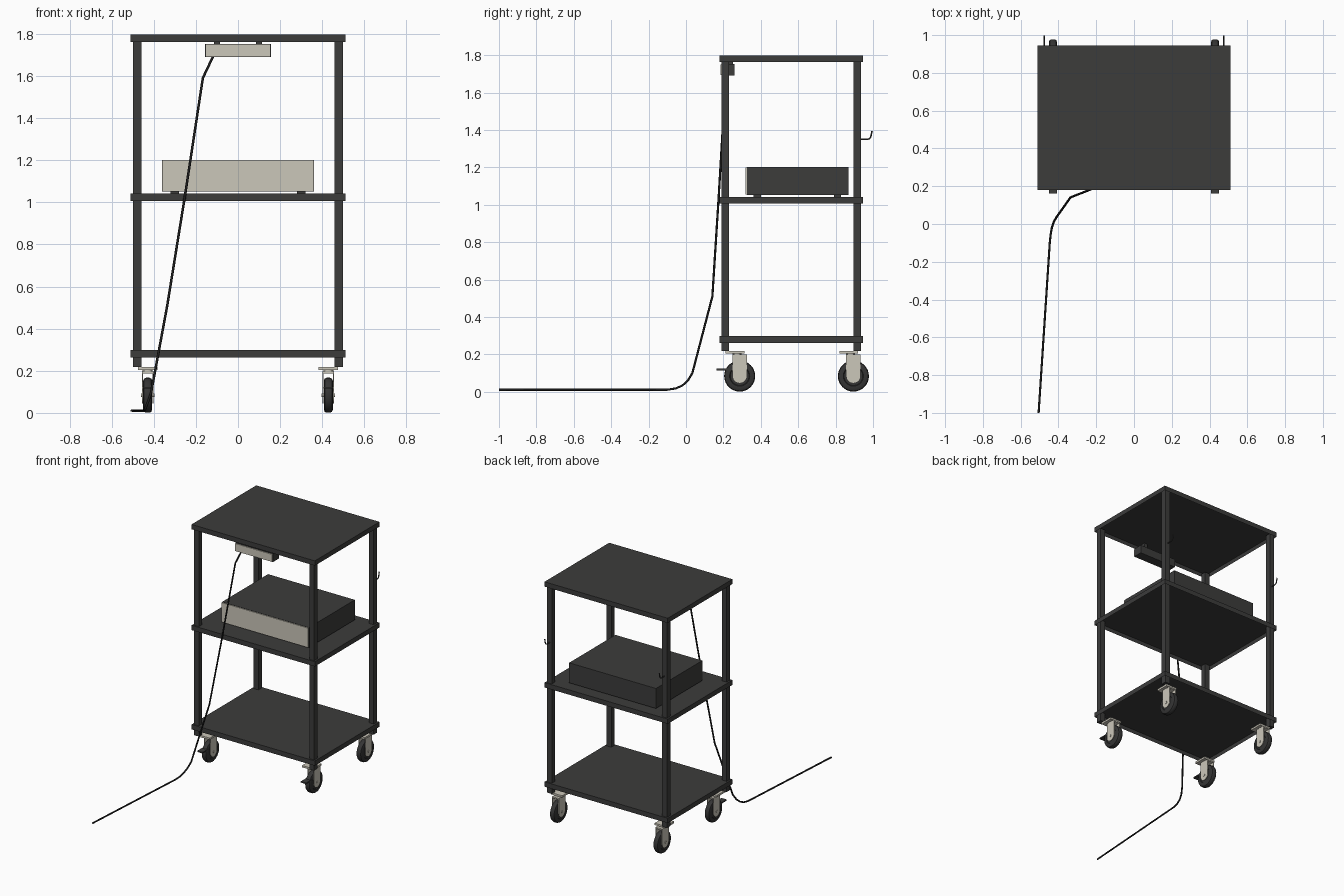
import bpy, bmesh, math
from mathutils import Vector, Matrix

if "Cube" in bpy.data.objects:
    bpy.data.objects.remove(bpy.data.objects["Cube"])


def material(name, rgb):
    m = bpy.data.materials.new(name)
    m.diffuse_color = (*rgb, 1)
    m.use_nodes = True
    m.node_tree.nodes["Principled BSDF"].inputs["Base Color"].default_value = m.diffuse_color
    return m


DARK = material("charcoal metal", (0.045, 0.045, 0.044))
RUBBER = material("black rubber", (0.035, 0.035, 0.035))
LIGHT = material("warm light grey", (0.60, 0.57, 0.49))
CABLE = material("cable black", (0.012, 0.012, 0.012))


def finish(bm, name, mat, smooth=False):
    bmesh.ops.recalc_face_normals(bm, faces=bm.faces[:])
    me = bpy.data.meshes.new(name)
    bm.to_mesh(me)
    bm.free()
    ob = bpy.data.objects.new(name, me)
    bpy.context.collection.objects.link(ob)
    me.materials.append(mat)
    if smooth:
        bpy.ops.object.select_all(action='DESELECT')
        bpy.context.view_layer.objects.active = ob
        ob.select_set(True)
        bpy.ops.object.shade_smooth_by_angle(angle=math.radians(35))
    return ob


def box_bm(x0, x1, y0, y1, z0, z1):
    bm = bmesh.new()
    c = Vector((x0 + x1, y0 + y1, z0 + z1)) / 2
    s = Matrix.Diagonal((x1 - x0, y1 - y0, z1 - z0, 1))
    bmesh.ops.create_cube(bm, size=1, matrix=Matrix.Translation(c) @ s)
    return bm


def box(name, mat, *dims):
    return finish(box_bm(*dims), name, mat)


def tube(name, pts, r, mat):
    cu = bpy.data.curves.new(name, 'CURVE')
    cu.dimensions = '3D'
    cu.bevel_depth = r
    cu.bevel_resolution = 2
    cu.use_fill_caps = True
    sp = cu.splines.new('POLY')
    sp.points.add(len(pts) - 1)
    for p, co in zip(sp.points, pts):
        p.co = (*co, 1)
    cu.materials.append(mat)
    ob = bpy.data.objects.new(name, cu)
    bpy.context.collection.objects.link(ob)
    return ob


CY = 0.563  # depth centre of the cart

# Shelves: trays with a folded-down lip, hollow underneath
for name, z0, z1 in (("bottom_shelf", 0.262, 0.298), ("middle_shelf", 1.006, 1.042),
                     ("top_shelf", 1.762, 1.798)):
    bm = box_bm(-0.511, 0.511, CY - 0.383, CY + 0.383, z0, z1)
    under = min(bm.faces, key=lambda f: f.calc_center_median().z)
    bmesh.ops.inset_region(bm, faces=[under], thickness=0.008)
    bmesh.ops.translate(bm, verts=under.verts[:], vec=(0, 0, 0.026))
    finish(bm, name, DARK)


def wheel(name, x, y, z):
    # Tyre and side faces spun around the axle (radius, offset along x)
    prof = [(0, -0.016), (0.05, -0.016), (0.054, -0.021), (0.070, -0.021), (0.079, -0.017),
            (0.083, -0.008), (0.083, 0.008), (0.079, 0.017), (0.070, 0.021),
            (0.054, 0.021), (0.05, 0.016), (0, 0.016)]
    bm = bmesh.new()
    vs = [bm.verts.new((x + o, y, z + r)) for r, o in prof]
    es = [bm.edges.new(p) for p in zip(vs, vs[1:])]
    bmesh.ops.spin(bm, geom=vs + es, cent=(x, y, z), axis=(1, 0, 0),
                   angle=math.tau, steps=32, use_duplicate=False)
    bmesh.ops.remove_doubles(bm, verts=bm.verts[:], dist=1e-5)
    finish(bm, name, RUBBER, True)


def fork_leg(name, x, y, z):
    # Side plate with a rounded lower end
    n = 12
    pts = [(0.039 * math.cos(math.pi * (1 + i / n)), 0.039 * math.sin(math.pi * (1 + i / n)))
           for i in range(n + 1)]
    pts += [(0.039, 0.112), (-0.039, 0.112)]
    bm = bmesh.new()
    f = bm.faces.new([bm.verts.new((x - 0.0025, y + a, z + b)) for a, b in pts])
    ext = bmesh.ops.extrude_face_region(bm, geom=[f])["geom"]
    bmesh.ops.translate(bm, verts=[v for v in ext if isinstance(v, bmesh.types.BMVert)],
                        vec=(0.005, 0, 0))
    finish(bm, name, LIGHT, True)


# Posts, casters and hooks at the corners
for side, sx in (("left", -1), ("right", 1)):
    for end, sy in (("front", -1), ("back", 1)):
        tag = f"{end}_{side}"
        px, py = sx * 0.478, CY + sy * 0.353
        box(tag + "_post", DARK, px - 0.02, px + 0.02, py - 0.02, py + 0.02, 0.218, 1.775)
        cx, wy, cz = sx * 0.429, (0.287 if sy < 0 else 0.895), 0.084
        wheel(tag + "_wheel", cx, wy, cz)
        for i, o in enumerate((-0.0255, 0.0255)):
            fork_leg(f"{tag}_fork_leg_{i + 1}", cx + o, wy, cz)
        box(tag + "_fork_crown", LIGHT, cx - 0.028, cx + 0.028, wy - 0.039, wy + 0.039, 0.188, 0.198)
        box(tag + "_caster_plate", LIGHT, cx - 0.046, cx + 0.046, wy - 0.075, wy + 0.025, 0.204, 0.218)
        bm = bmesh.new()
        bmesh.ops.create_cone(bm, cap_ends=True, segments=20, radius1=0.024, radius2=0.024,
                              depth=0.012, matrix=Matrix.Translation((cx, wy - 0.015, 0.201)))
        finish(bm, tag + "_caster_swivel", LIGHT, True)
        bm = bmesh.new()
        bmesh.ops.create_cone(bm, cap_ends=True, segments=12, radius1=0.009, radius2=0.009, depth=0.064,
                              matrix=Matrix.Translation((cx, wy, cz)) @ Matrix.Rotation(math.pi / 2, 4, 'Y'))
        finish(bm, tag + "_axle", LIGHT, True)
        if sy < 0:
            box(tag + "_brake_lever", DARK, cx - 0.022, cx + 0.022, 0.162, 0.25, 0.115, 0.124)
        else:
            tube(side + "_cable_hook", [(sx * 0.475, y, z) for y, z in
                 ((0.925, 1.35), (0.972, 1.35), (0.982, 1.354), (0.988, 1.364), (0.995, 1.395))],
                 0.004, DARK)

# Equipment box on the middle shelf, with a pale front panel and feet
box("equipment_box", DARK, -0.36, 0.36, 0.325, 0.87, 1.052, 1.202)
box("equipment_front_panel", LIGHT, -0.358, 0.358, 0.318, 0.325, 1.054, 1.2)
for sx in (-1, 1):
    for y in (0.38, 0.81):
        box("equipment_foot", DARK, sx * 0.3 - 0.02, sx * 0.3 + 0.02, y - 0.02, y + 0.02, 1.04, 1.053)

# Power strip under the top shelf
box("power_strip", DARK, -0.156, 0.156, 0.191, 0.26, 1.69, 1.752)
box("power_strip_front_panel", LIGHT, -0.153, 0.153, 0.184, 0.191, 1.693, 1.749)
for sx in (-1, 1):
    box("power_strip_bracket", DARK, sx * 0.1 - 0.015, sx * 0.1 + 0.015, 0.2, 0.25, 1.75, 1.79)

# Mains cable hanging down to the floor and trailing forwards
tube("power_cable", [(-0.115, 0.215, 1.70), (-0.167, 0.207, 1.59), (-0.252, 0.174, 1.03),
                     (-0.336, 0.141, 0.51), (-0.412, 0.034, 0.10), (-0.425, 0.01, 0.06),
                     (-0.435, -0.02, 0.033), (-0.441, -0.055, 0.018), (-0.446, -0.1, 0.011),
                     (-0.505, -1.0, 0.011)], 0.006, CABLE)
